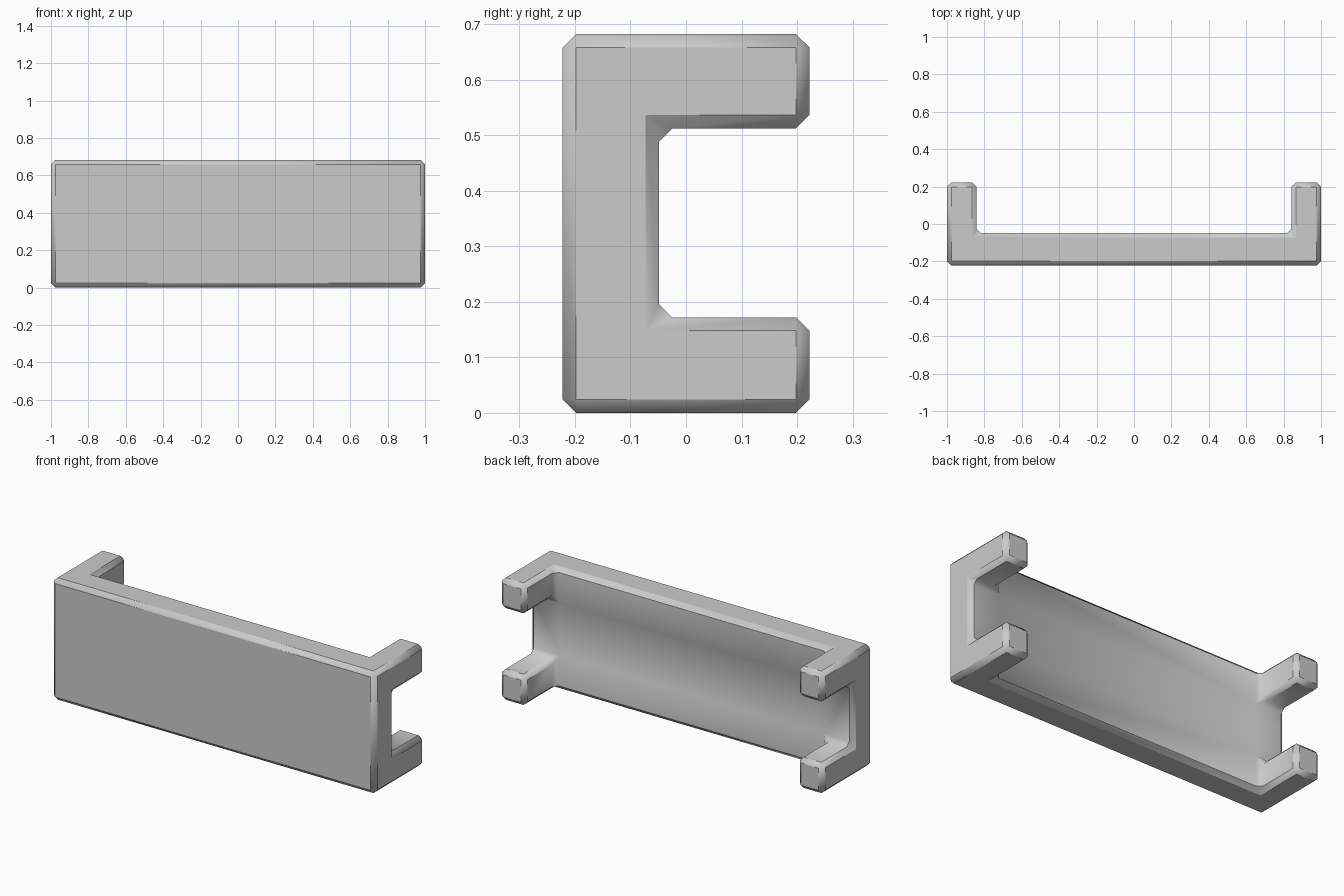
import bpy, bmesh, math
from mathutils import Vector

if "Cube" in bpy.data.objects:
    bpy.data.objects.remove(bpy.data.objects["Cube"])

X, Y, H = 1.0, 0.222, 0.682          # half length, half depth, height
PANEL_BACK = -0.049                  # rear plane of the panel
LEG_X, LEG_LOW, LEG_HIGH = 0.842, 0.172, 0.512
BEVEL = 0.024

# Flat panel
bm = bmesh.new()
bmesh.ops.create_cube(bm, size=1)
for v in bm.verts:
    v.co = Vector((v.co.x * 2 * X,
                   -Y if v.co.y < 0 else PANEL_BACK,
                   (v.co.z + 0.5) * H))

# Cut lines that outline the corner legs
cuts = [((s * LEG_X, 0, 0), (1, 0, 0)) for s in (-1, 1)]
cuts += [((0, 0, z), (0, 0, 1)) for z in (LEG_LOW, LEG_HIGH)]
for co, no in cuts:
    bmesh.ops.bisect_plane(bm, geom=bm.verts[:] + bm.edges[:] + bm.faces[:],
                           plane_co=co, plane_no=no)

# Four legs pulled out of the rear corners
bm.normal_update()
corners = []
for f in bm.faces:
    c = f.calc_center_median()
    if f.normal.y > 0.9 and abs(c.x) > LEG_X and not LEG_LOW < c.z < LEG_HIGH:
        corners.append(f)
for f in bmesh.ops.extrude_discrete_faces(bm, faces=corners)["faces"]:
    bmesh.ops.translate(bm, verts=f.verts[:], vec=(0, Y - PANEL_BACK, 0))

# Merge flat regions, then chamfer every edge, inner corners included
bmesh.ops.dissolve_limit(bm, angle_limit=math.radians(1),
                         verts=bm.verts[:], edges=bm.edges[:])
bmesh.ops.bevel(bm, geom=bm.edges[:], offset=BEVEL, offset_type='OFFSET',
                segments=1, profile=0.5, affect='EDGES', clamp_overlap=True)
bmesh.ops.recalc_face_normals(bm, faces=bm.faces[:])

# Smooth shading; only outward chamfers stay crisp
for f in bm.faces:
    f.smooth = True
for e in bm.edges:
    e.smooth = not (e.calc_face_angle(0) > math.radians(40) and e.is_convex)

mesh = bpy.data.meshes.new("panel_with_legs")
bm.to_mesh(mesh)
bm.free()
obj = bpy.data.objects.new("panel_with_legs", mesh)
bpy.context.collection.objects.link(obj)
